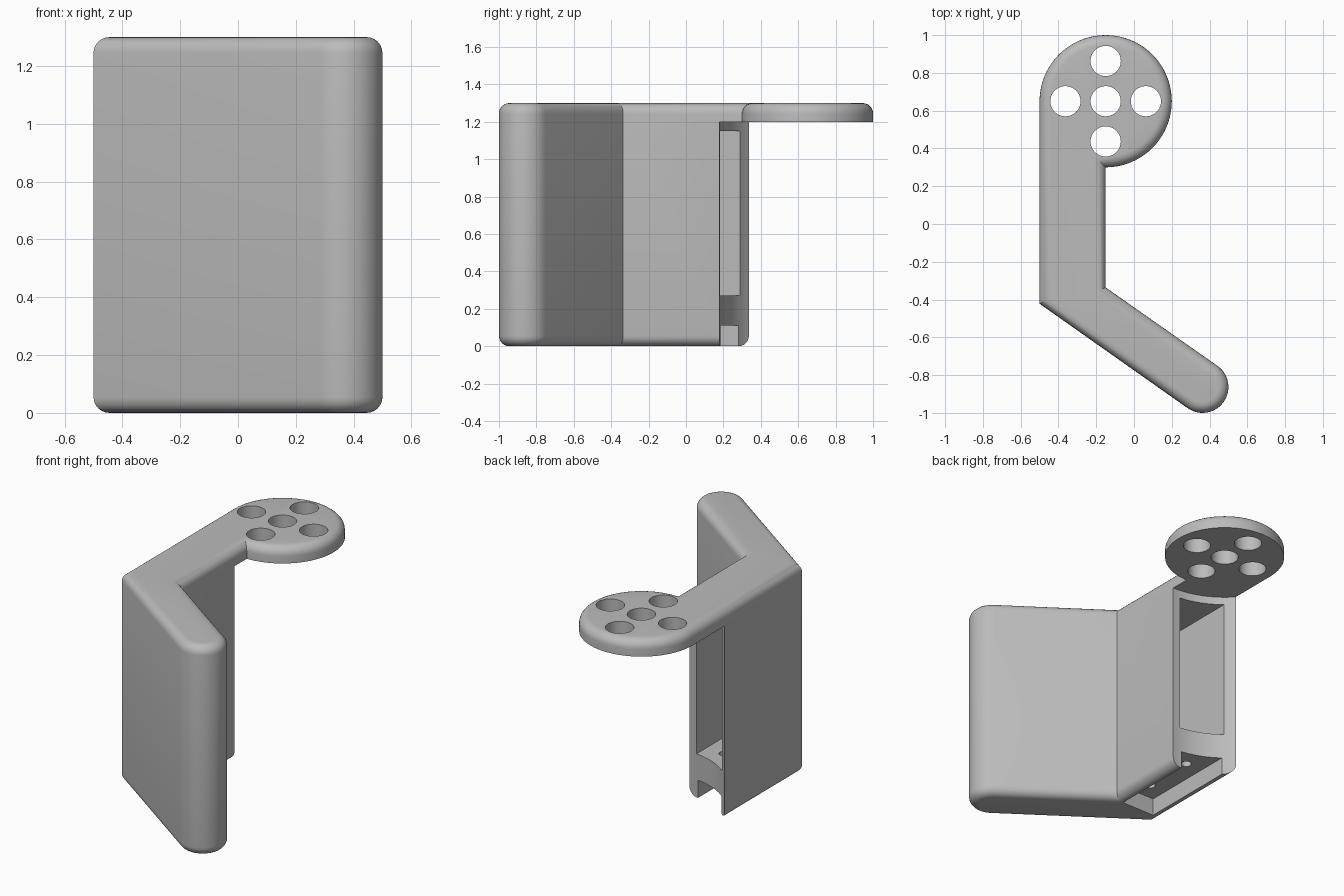
import bpy, bmesh, math

if "Cube" in bpy.data.objects:
    bpy.data.objects.remove(bpy.data.objects["Cube"])

HEIGHT, FILLET = 1.3, 0.055
DISC, DISC_R = (-0.15, 0.65), 0.35
TIP, TIP_R = (0.363, -0.863), 0.137

grey = bpy.data.materials.new("plain grey")
grey.diffuse_color = (0.5, 0.5, 0.5, 1)
grey.use_nodes = True
grey.node_tree.nodes["Principled BSDF"].inputs["Base Color"].default_value = grey.diffuse_color


def arc(centre, r, a0, a1, n):
    """Points along an arc, angles in degrees."""
    angles = [math.radians(a0 + (a1 - a0) * i / n) for i in range(n + 1)]
    return [(centre[0] + r * math.cos(a), centre[1] + r * math.sin(a)) for a in angles]


def prism(name, outline, z0, z1, fillet=0):
    """Extruded outline, optionally with rounded top and bottom rims."""
    bm = bmesh.new()
    base = bm.faces.new([bm.verts.new((x, y, z0)) for x, y in outline])
    new = bmesh.ops.extrude_face_region(bm, geom=[base])["geom"]
    for v in new:
        if isinstance(v, bmesh.types.BMVert):
            v.co.z = z1
    bmesh.ops.recalc_face_normals(bm, faces=bm.faces)
    if fillet:
        rims = [e for e in bm.edges if abs(e.verts[0].co.z - e.verts[1].co.z) < 1e-5]
        bmesh.ops.bevel(bm, geom=rims, offset=fillet, offset_type='OFFSET',
                        segments=6, profile=0.5, affect='EDGES')
    mesh = bpy.data.meshes.new(name)
    bm.to_mesh(mesh)
    bm.free()
    obj = bpy.data.objects.new(name, mesh)
    bpy.context.collection.objects.link(obj)
    return obj


def box(x0, x1, y0, y1):
    return [(x0, y0), (x1, y0), (x1, y1), (x0, y1)]


def circle(x, y, r, n):
    return arc((x, y), r, 0, 360, n)[:-1]


# Bent bracket: slanted wing, straight arm and round mounting plate in one outline
outline = [(-0.5, -0.422)]
outline += arc(TIP, TIP_R, -125, 55, 24)
outline += [(-0.15, -0.336)]
outline += arc(DISC, DISC_R, -90, 180, 60)
bracket = prism("bent_bracket", outline, 0, HEIGHT, FILLET)
bracket.data.materials.append(grey)

cutters = [
    # Concave clearance under the round plate
    prism("plate_clearance", circle(*DISC, 0.47, 128), -0.1, 1.2),
    # Tall pocket open at the arm end
    prism("arm_pocket", box(-0.45, -0.20, -0.35, 0.5), 0.27, 1.15),
    # Slot along the underside
    prism("bottom_slot", box(-0.44, -0.21, -0.35, 0.5), -0.1, 0.11),
]
# Screw holes between slot and pocket
for y in (-0.24, 0.09):
    cutters.append(prism("screw_hole", circle(-0.325, y, 0.03, 24), 0.05, 0.4))
# Five holes through the round plate
for dx, dy in ((0, 0), (1, 0), (-1, 0), (0, 1), (0, -1)):
    cutters.append(prism("plate_hole", circle(DISC[0] + 0.213 * dx, DISC[1] + 0.213 * dy,
                                              0.08, 40), 1.1, 1.4))

bpy.context.view_layer.objects.active = bracket
bracket.select_set(True)
for c in cutters:
    c.hide_render = True
    mod = bracket.modifiers.new(c.name, 'BOOLEAN')
    mod.operation = 'DIFFERENCE'
    mod.solver = 'EXACT'
    mod.object = c
    bpy.ops.object.modifier_apply(modifier=mod.name)
    bpy.data.objects.remove(c, do_unlink=True)

bpy.ops.object.shade_smooth_by_angle(angle=math.radians(30))
